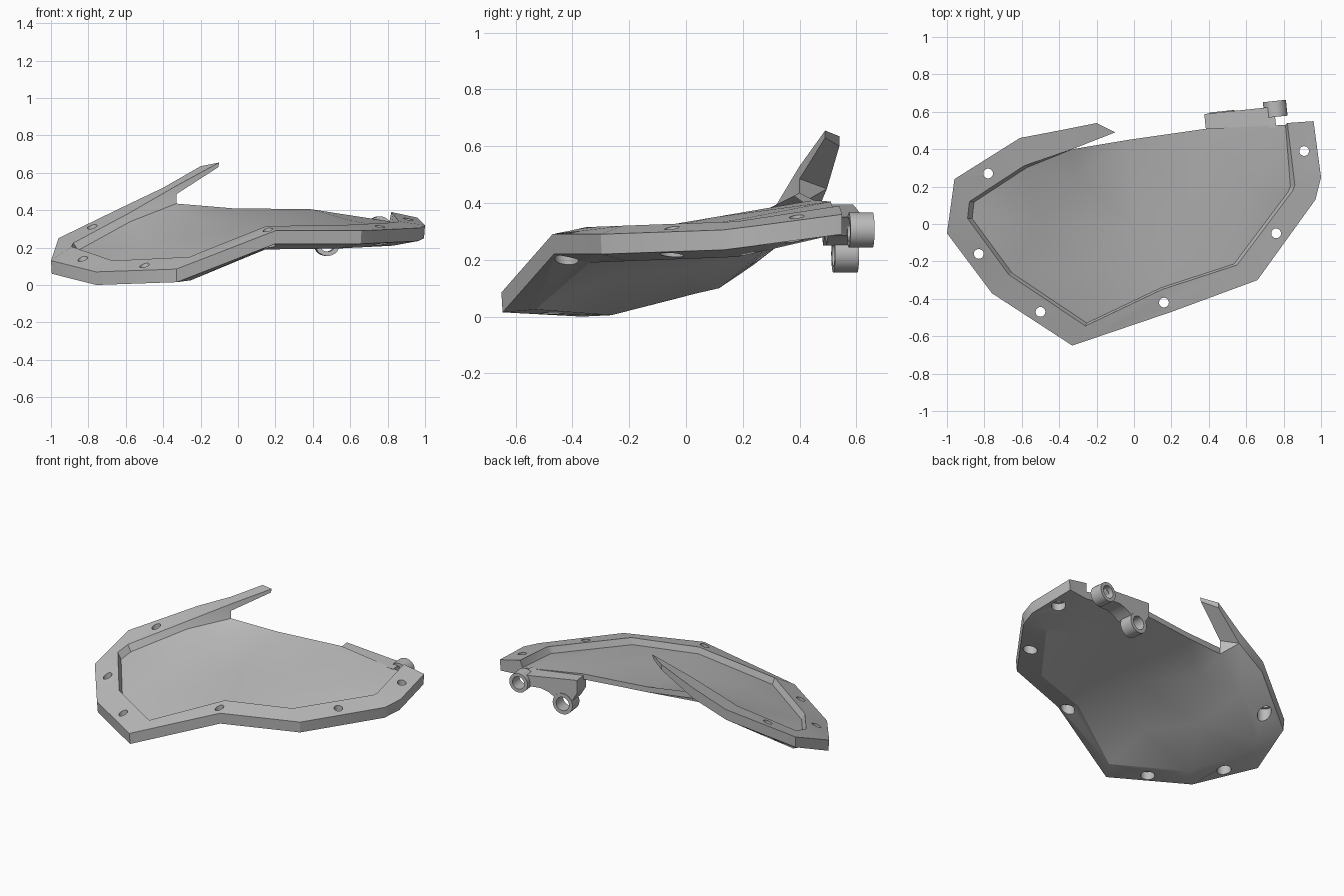
import bpy, bmesh, math
from mathutils import Vector, Matrix
from mathutils.bvhtree import BVHTree
from mathutils.geometry import delaunay_2d_cdt

cube = bpy.data.objects.get("Cube")
if cube:
    bpy.data.objects.remove(cube)

grey = bpy.data.materials.new("plain_grey")
grey.use_nodes = True
grey.diffuse_color = (0.5, 0.5, 0.5, 1)
grey.node_tree.nodes["Principled BSDF"].inputs["Base Color"].default_value = (0.5, 0.5, 0.5, 1)


def make_object(name, bm):
    bmesh.ops.recalc_face_normals(bm, faces=bm.faces[:])
    mesh = bpy.data.meshes.new(name)
    bm.to_mesh(mesh)
    bm.free()
    mesh.materials.append(grey)
    obj = bpy.data.objects.new(name, mesh)
    bpy.context.collection.objects.link(obj)
    return obj


def activate(obj):
    bpy.ops.object.select_all(action='DESELECT')
    obj.select_set(True)
    bpy.context.view_layer.objects.active = obj


def smooth(obj):
    activate(obj)
    bpy.ops.object.shade_smooth_by_angle(angle=math.radians(24))


def tube(name, outer_r, inner_r, length, matrix, segments=28):
    """Hollow cylinder along the local z axis."""
    profile = [(inner_r, 0), (outer_r, 0), (outer_r, length), (inner_r, length)]
    bm = bmesh.new()
    rings = []
    for i in range(segments):
        a = 2 * math.pi * i / segments
        rings.append([bm.verts.new(matrix @ Vector((r * math.cos(a), r * math.sin(a), h)))
                      for r, h in profile])
    for i in range(segments):
        p, q = rings[i], rings[(i + 1) % segments]
        for j in range(4):
            bm.faces.new((p[j], p[(j + 1) % 4], q[(j + 1) % 4], q[j]))
    return make_object(name, bm)


def cut(target, cutter):
    cutter.hide_render = True
    mod = target.modifiers.new("cut", 'BOOLEAN')
    mod.operation = 'DIFFERENCE'
    mod.solver = 'EXACT'
    mod.object = cutter
    activate(target)
    bpy.ops.object.modifier_apply(modifier=mod.name)
    bpy.data.objects.remove(cutter)


# Rim stations from the back right corner round the front to the fin root
outer = [(.96, .55, .36), (1, .25, .32), (.97, .13, .305), (.66, -.30, .29), (.2, -.47, .29),
         (-.33, -.65, .085), (-.76, -.37, .07), (-1, -.05, .13), (-.96, .24, .25),
         (-.61, .46, .42), (-.40, .50, .52)]
inner = [(.82, .54, .39), (.86, .21, .34), (.85, .18, .335), (.55, -.22, .32), (.15, -.35, .315),
         (-.26, -.545, .15), (-.67, -.27, .13), (-.89, .03, .205), (-.88, .12, .225),
         (-.59, .31, .38), (-.33, .40, .53)]
back_edge = [(-.03, .45, .41), (.39, .51, .405)]
middle = [(-.3, .25, .36), (-.5, 0, .22), (-.28, -.25, .2), (0, 0, .315), (.3, .1, .35), (.6, .2, .345)]

bm = bmesh.new()
top_out = [bm.verts.new(p) for p in outer]
top_in = [bm.verts.new(p) for p in inner]
low_out = [bm.verts.new((o[0] * .96 + i[0] * .04, o[1] * .96 + i[1] * .04, o[2] - .07))
           for o, i in zip(outer, inner)]
floor = [Vector((x * .972, y * .972, z - .04)) for x, y, z in inner]
floor[0] = Vector((.81, .53, .34))
floor[-1] = Vector((-.33, .40, .435))
floor += [Vector(p) for p in back_edge]
edge_count, n = len(floor), len(outer)
floor += [Vector(p) for p in middle]

# The shell is thick below the rim and thins out towards the back edge
thickness = [.05] + [.085] * (n - 2) + [.04] + [.035] * len(back_edge) + [.06] * len(middle)
upper = [bm.verts.new(p) for p in floor]
under = [bm.verts.new(p - Vector((0, 0, t))) for p, t in zip(floor, thickness)]

# Recessed floor and its matching underside
loop = [(i, (i + 1) % edge_count) for i in range(edge_count)]
cdt = delaunay_2d_cdt([p.to_2d() for p in floor], loop, [], 1, 1e-5)
for tri in cdt[2]:
    ids = [cdt[3][v][0] for v in tri]
    bm.faces.new([upper[i] for i in ids])
    bm.faces.new([under[i] for i in reversed(ids)])

# Rim top, outer wall, inner wall and sloping lower flange
e = n - 1
fin_low = bm.verts.new((-.33, .40, .485))
for i in range(e):
    for a, b in ((top_out, top_in), (under, low_out), (low_out, top_out)):
        bm.faces.new((a[i], a[i + 1], b[i + 1], b[i]))
    notch = [fin_low] if i + 1 == e else []
    bm.faces.new([top_in[i], top_in[i + 1]] + notch + [upper[i + 1], upper[i]])
bm.faces.new((top_out[0], top_in[0], upper[0], under[0], low_out[0]))

# Thin back edge of the floor
for i in range(e, edge_count):
    j = (i + 1) % edge_count
    bm.faces.new((upper[i], upper[j], under[j], under[i]))

# Raised fin continuing the rim past the floor
tip_out, tip_in, tip_low_in, tip_low_out = [
    bm.verts.new(p) for p in ((-.20, .54, .635), (-.10, .49, .655), (-.105, .49, .63), (-.20, .54, .60))]
bm.faces.new((top_out[e], tip_out, tip_in, top_in[e]))
bm.faces.new((top_in[e], tip_in, tip_low_in, fin_low))
bm.faces.new((fin_low, tip_low_in, tip_low_out, low_out[e]))
bm.faces.new((upper[e], fin_low, low_out[e], under[e]))
bm.faces.new((low_out[e], tip_low_out, tip_out, top_out[e]))
bm.faces.new((tip_out, tip_low_out, tip_low_in, tip_in))
tree = BVHTree.FromBMesh(bm)
shell = make_object("shell_panel", bm)

# Fixing holes through the rim, each with a wider counterbore below
holes = [(.91, .39), (.76, -.05), (.16, -.42), (-.50, -.47), (-.83, -.16), (-.78, .27)]
for x, y in holes:
    z = tree.ray_cast(Vector((x, y, 2)), Vector((0, 0, -1)))[0].z
    for r, low, high in ((.026, -.2, .1), (.042, -.25, -.045)):
        bm = bmesh.new()
        bmesh.ops.create_cone(bm, cap_ends=True, segments=28, radius1=r, radius2=r, depth=high - low,
                              matrix=Matrix.Translation((x, y, z + (low + high) / 2)))
        cut(shell, make_object("hole_cutter", bm))
smooth(shell)

# Hinge bracket: a curved web with two eyelets joined to the back edge
turn = (Matrix.Translation((.4, .5, 0)) @ Matrix.Rotation(math.radians(6), 4, 'Z')
        @ Matrix.Translation((-.4, -.5, 0)))
web = [(.385, .395), (.385, .31), (.42, .25), (.48, .29), (.535, .25), (.575, .275), (.63, .29),
       (.70, .285), (.72, .31), (.76, .35), (.70, .355)]
bm = bmesh.new()
face = bm.faces.new([bm.verts.new((x, .48, z)) for x, z in web])
grown = bmesh.ops.extrude_face_region(bm, geom=[face])["geom"]
bmesh.ops.translate(bm, verts=[v for v in grown if isinstance(v, bmesh.types.BMVert)], vec=(0, .11, 0))
bm.transform(turn)
smooth(make_object("hinge_web", bm))

along_y = Matrix.Rotation(math.radians(-90), 4, 'X')
for name, x, y, z, r, length in (("lower_eyelet", .48, .51, .222, .067, .085),
                                 ("outer_eyelet", .765, .535, .305, .062, .085)):
    smooth(tube(name, r, r * .65, length, turn @ Matrix.Translation((x, y, z)) @ along_y))
